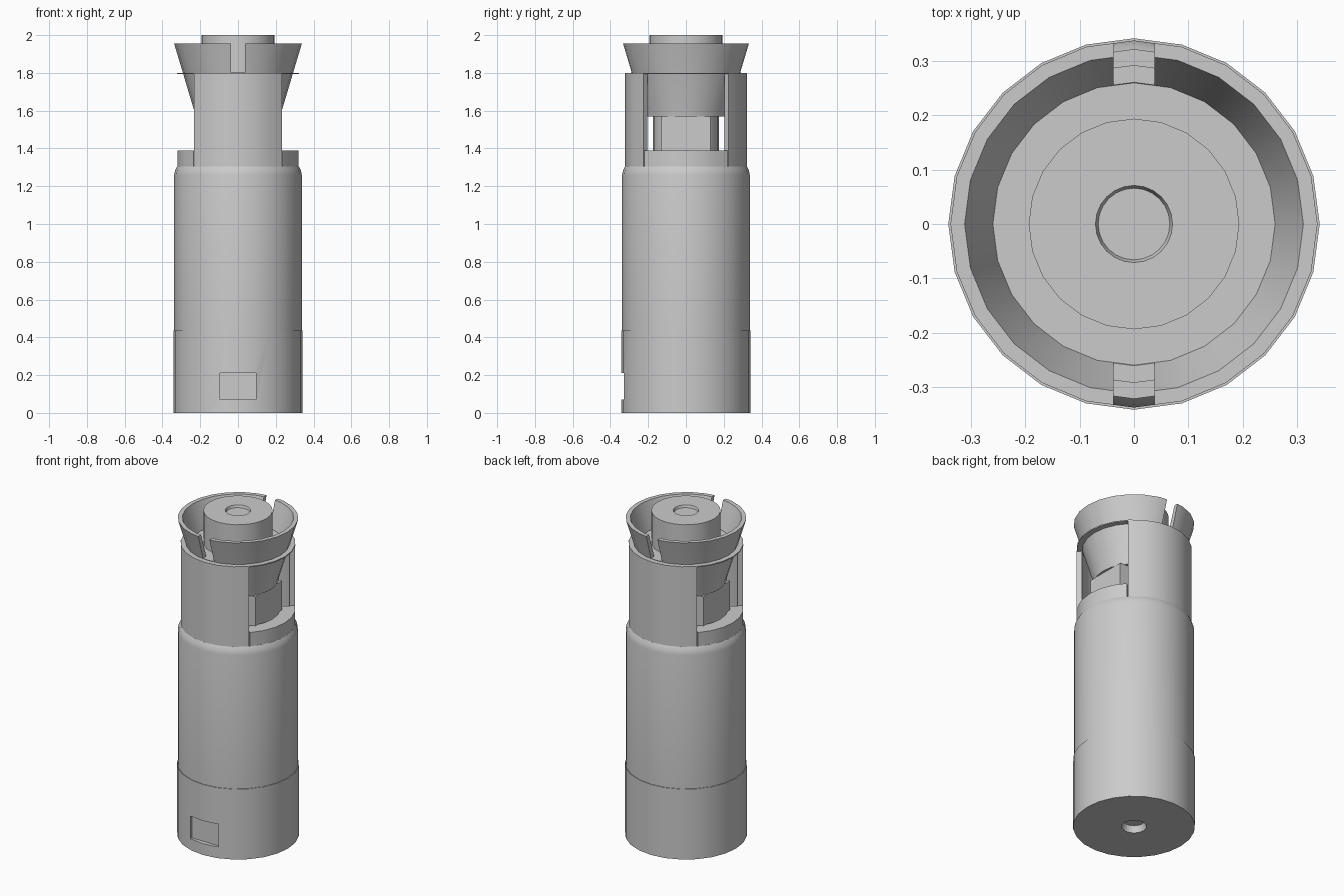
import bpy, bmesh, math

SIDES = 24
old = bpy.data.objects.get("Cube")
if old:
    bpy.data.objects.remove(old, do_unlink=True)

grey = bpy.data.materials.new("light_grey")
grey.use_nodes = True
colour = (0.6, 0.6, 0.6, 1)
grey.diffuse_color = colour
grey.node_tree.nodes["Principled BSDF"].inputs["Base Color"].default_value = colour


def finish(name, bm):
    bmesh.ops.remove_doubles(bm, verts=bm.verts, dist=1e-5)
    bmesh.ops.recalc_face_normals(bm, faces=bm.faces)
    mesh = bpy.data.meshes.new(name)
    bm.to_mesh(mesh)
    bm.free()
    mesh.materials.append(grey)
    obj = bpy.data.objects.new(name, mesh)
    bpy.context.collection.objects.link(obj)
    return obj


def lathe(name, profile, start=0, span=360, steps=SIDES):
    """Sweep a closed (radius, z) profile around z; caps the ends of partial arcs."""
    bm = bmesh.new()
    full = span == 360
    rows = []
    for i in range(steps if full else steps + 1):
        a = math.radians(start + span * i / steps)
        rows.append([bm.verts.new((r * math.cos(a), r * math.sin(a), z)) for r, z in profile])
    n = len(profile)
    for i in range(steps):
        p, q = rows[i], rows[(i + 1) % len(rows)]
        for j in range(n):
            k = (j + 1) % n
            if profile[j][0] == 0 and profile[k][0] == 0:
                continue
            if profile[j][0] == 0:
                bm.faces.new((p[j], q[k], p[k]))
            elif profile[k][0] == 0:
                bm.faces.new((p[j], q[j], p[k]))
            else:
                bm.faces.new((p[j], q[j], q[k], p[k]))
    if not full:
        bm.faces.new(rows[0])
        bm.faces.new(rows[-1])
    return finish(name, bm)


def box(name, centre, size):
    bm = bmesh.new()
    bmesh.ops.create_cube(bm, size=1)
    for v in bm.verts:
        v.co = [c + s * x for c, s, x in zip(centre, size, v.co)]
    return finish(name, bm)


def cut(obj, cutter):
    mod = obj.modifiers.new("cut", "BOOLEAN")
    mod.operation, mod.solver, mod.object = "DIFFERENCE", "EXACT", cutter
    bpy.context.view_layer.objects.active = obj
    bpy.ops.object.modifier_apply(modifier=mod.name)
    bpy.data.objects.remove(cutter, do_unlink=True)


parts = []

# Base sleeve with a shallow window in front and a small hole underneath
base = lathe("base_sleeve", [(0, 0.04), (0.06, 0.04), (0.07, 0), (0.342, 0), (0.342, 0.435), (0, 0.435)])
cut(base, box("window_cutter", (0, -0.36, 0.14), (0.19, 0.09, 0.14)))
parts.append(base)

# Main body with rounded shoulder
parts.append(lathe("body", [(0, 0.43), (0.338, 0.43), (0.338, 1.26), (0.333, 1.285), (0.322, 1.305), (0, 1.305)]))

# Inner core under the funnel
parts.append(lathe("core", [(0, 1.3), (0.175, 1.3), (0.175, 1.58), (0, 1.58)]))

# Side parts: raised ledge and core pad; front and back: shell panel
for name, angle in (("left", 0), ("right", 180)):
    parts.append(lathe(name + "_ledge", [(0.235, 1.3), (0.321, 1.3), (0.321, 1.39), (0.235, 1.39)],
                       angle - 43, 86, 6))
    side = 1 if angle == 0 else -1
    parts.append(box(name + "_core_pad", (side * 0.16, 0, 1.44), (0.1, 0.26, 0.26)))
for name, angle in (("back", 90), ("front", 270)):
    parts.append(lathe(name + "_shell", [(0.293, 1.3), (0.322, 1.3), (0.322, 1.8), (0.293, 1.8)],
                       angle - 46, 92, 6))

# Thin ring joining the shell panels
parts.append(lathe("shell_ring", [(0.28, 1.793), (0.322, 1.793), (0.322, 1.8), (0.28, 1.8)]))

# Flared funnel with a slot at front and back
funnel = lathe("funnel", [(0, 1.57), (0.226, 1.57), (0.232, 1.6), (0.338, 1.955),
                          (0.312, 1.955), (0.26, 1.8), (0, 1.8)])
cut(funnel, box("slot_cutter", (0, 0, 1.953), (0.076, 0.8, 0.3)))
parts.append(funnel)

# Centre post with a dished top
parts.append(lathe("centre_post", [(0, 1.79), (0.194, 1.79), (0.194, 2), (0.071, 2), (0.066, 1.985), (0, 1.985)]))

bpy.ops.object.select_all(action="DESELECT")
for obj in parts:
    obj.select_set(True)
bpy.context.view_layer.objects.active = parts[0]
bpy.ops.object.shade_smooth_by_angle(angle=math.radians(30))
